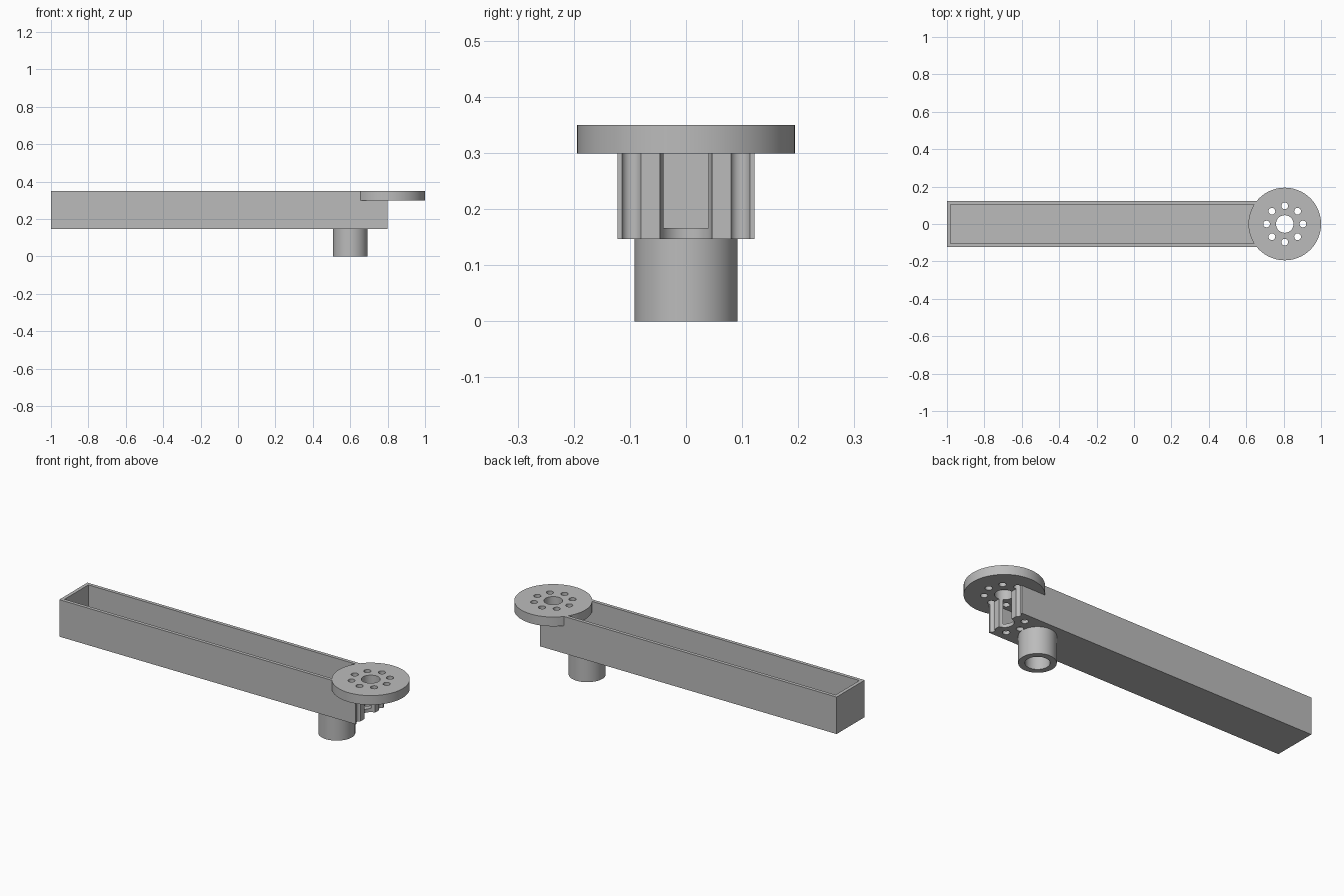
import bpy
from math import cos, sin, pi, radians

default = bpy.data.objects.get("Cube")
if default:
    bpy.data.objects.remove(default, do_unlink=True)

# One grey plastic for every part
grey = bpy.data.materials.new("grey plastic")
grey.use_nodes = True
colour = (0.5, 0.5, 0.5, 1)
grey.diffuse_color = colour
grey.node_tree.nodes["Principled BSDF"].inputs["Base Color"].default_value = colour

BASE, TOP = 0.147, 0.35
WALL, HALF_WIDTH = 0.019, 0.122
ARM_END, DISC_X, DISC_R, DISC_BASE = 0.8, 0.806, 0.194, 0.299
POST_X = 0.6


def box(name, x0, x1, half_y, z0, z1):
    bpy.ops.mesh.primitive_cube_add(size=1, location=((x0 + x1) / 2, 0, (z0 + z1) / 2))
    ob = bpy.context.object
    ob.name = name
    ob.scale = (x1 - x0, 2 * half_y, z1 - z0)
    bpy.ops.object.transform_apply(location=False, rotation=False)
    return ob


def cylinder(name, x, y, r, z0, z1, sides=64):
    bpy.ops.mesh.primitive_cylinder_add(vertices=sides, radius=r, depth=z1 - z0,
                                        location=(x, y, (z0 + z1) / 2))
    ob = bpy.context.object
    ob.name = name
    return ob


def cut(target, cutter):
    mod = target.modifiers.new("cut", 'BOOLEAN')
    mod.operation = 'DIFFERENCE'
    mod.solver = 'EXACT'
    mod.object = cutter
    bpy.context.view_layer.objects.active = target
    bpy.ops.object.modifier_apply(modifier=mod.name)


def finish(ob):
    ob.data.materials.clear()
    ob.data.materials.append(grey)
    bpy.ops.object.select_all(action='DESELECT')
    ob.select_set(True)
    bpy.context.view_layer.objects.active = ob
    bpy.ops.object.shade_smooth_by_angle(angle=radians(30))


# Open trough arm, its end seated under the disc
arm = box("trough_arm", -1, ARM_END, HALF_WIDTH, BASE, TOP)
disc = cylinder("mounting_disc", DISC_X, 0, DISC_R, DISC_BASE, TOP, 96)
cutters = [box("cavity_cutter", -1 + WALL, ARM_END - WALL, HALF_WIDTH - WALL,
               BASE + WALL, TOP + 0.1),
           cylinder("seat_cutter", DISC_X, 0, DISC_R, DISC_BASE, TOP + 0.1, 96)]
for c in cutters:
    cut(arm, c)

# Centre bore and bolt circle run through the disc, end wall and floor
bores = [cylinder("bore_cutter", DISC_X, 0, 0.047, 0.1, 0.5, 48)]
for i in range(8):
    a = i * pi / 4
    bores.append(cylinder("bolt_cutter", DISC_X + 0.097 * cos(a), 0.097 * sin(a),
                          0.018, 0.1, 0.5, 32))
for c in bores:
    cut(arm, c)
    cut(disc, c)

# Hollow pivot post under the arm
post = cylinder("pivot_post", POST_X, 0, 0.092, 0, BASE)
post_bore = cylinder("post_bore_cutter", POST_X, 0, 0.06, -0.1, BASE + 0.1)
cut(post, post_bore)

for c in cutters + bores + [post_bore]:
    bpy.data.objects.remove(c, do_unlink=True)
for part in (arm, disc, post):
    finish(part)
